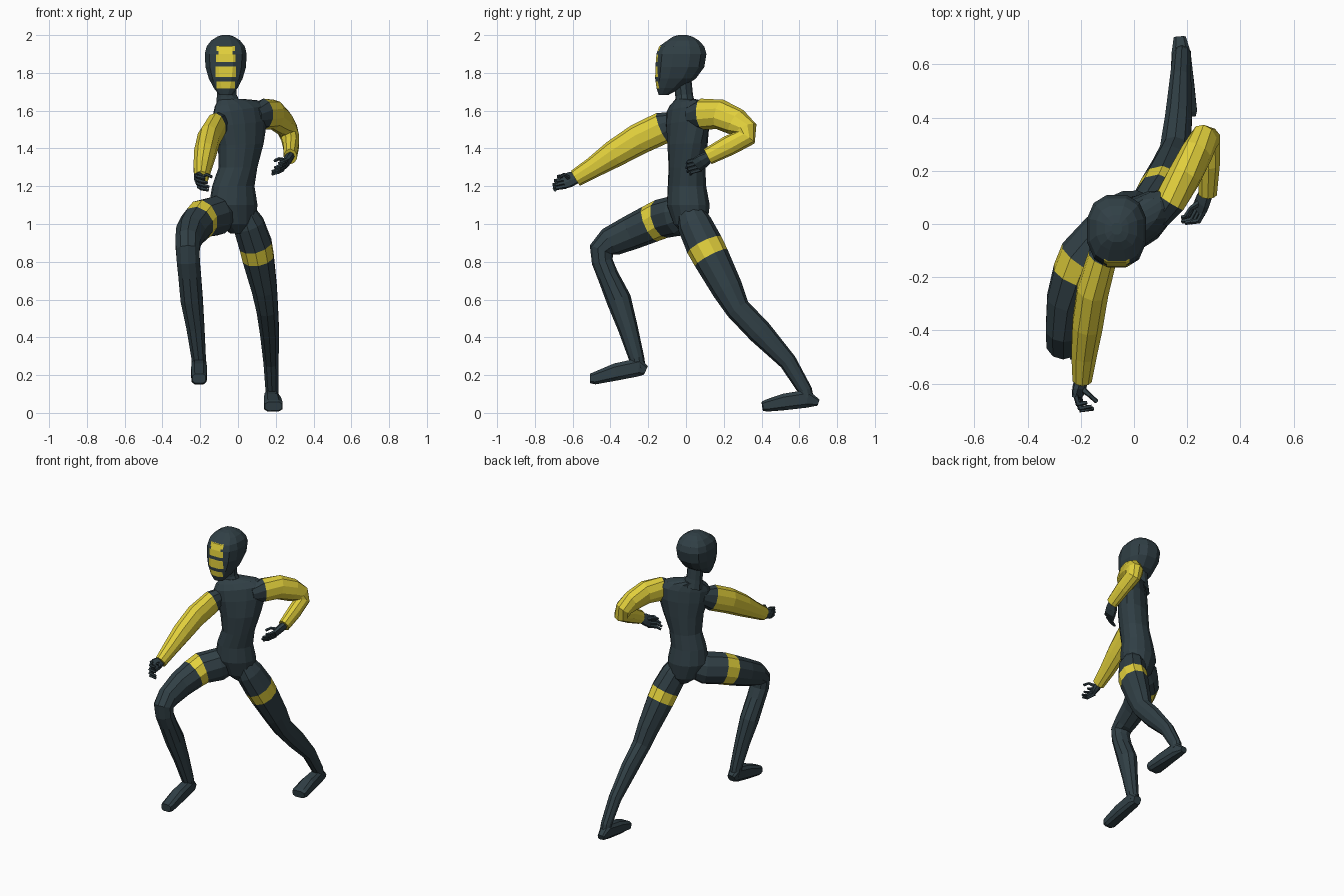
import bpy, bmesh, math
from mathutils import Vector


def flat_colour(name, rgb):
    m = bpy.data.materials.new(name)
    m.diffuse_color = (*rgb, 1)
    return m


MATS = [flat_colour("dark slate", (0.030, 0.050, 0.060)),
        flat_colour("yellow", (0.76, 0.63, 0.045))]


def finish(bm, name):
    bmesh.ops.recalc_face_normals(bm, faces=bm.faces)
    me = bpy.data.meshes.new(name)
    bm.to_mesh(me)
    bm.free()
    for m in MATS:
        me.materials.append(m)
    ob = bpy.data.objects.new(name, me)
    bpy.context.collection.objects.link(ob)
    return ob


def skin(rings, yellow=()):
    """Bridge point rings into a capped, flat-faced body; yellow = segment numbers."""
    bm = bmesh.new()
    vs = [[bm.verts.new(p) for p in r] for r in rings]
    n = len(vs[0])
    for i in range(len(vs) - 1):
        for j in range(n):
            k = (j + 1) % n
            f = bm.faces.new((vs[i][j], vs[i][k], vs[i + 1][k], vs[i + 1][j]))
            f.material_index = int(i in yellow)
    for i, seg in ((0, 0), (-1, len(vs) - 2)):
        bm.faces.new(vs[i]).material_index = int(seg in yellow)
    return bm


def squarish(a, p):
    """Point on a unit superellipse; smaller p is boxier."""
    c, s = math.cos(a), math.sin(a)
    return math.copysign(abs(c) ** p, c), math.copysign(abs(s) ** p, s)


def tube(name, secs, yellow=(), n=10, side=(1, 0, 0), p=1):
    """Limb through sections (x, y, z, half width, half depth)."""
    c = [Vector(s[:3]) for s in secs]
    rings = []
    for i, s in enumerate(secs):
        t = Vector()
        if i:
            t += (c[i] - c[i - 1]).normalized()
        if i < len(c) - 1:
            t += (c[i + 1] - c[i]).normalized()
        t.normalize()
        u = Vector(side)
        u = (u - u.dot(t) * t).normalized()
        v = t.cross(u)
        ring = []
        for j in range(n):
            e, f = squarish((j + 0.5) * math.tau / n, p)
            ring.append(c[i] + u * s[3] * e + v * s[4] * f)
        rings.append(ring)
    return finish(skin(rings, yellow), name)


# Torso: twisted rings (z, x, y, half width, half depth, yaw, shoulder tilt)
TORSO = [(0.95, 0.0, 0.03, .04, .05, 20, 0), (1.00, -.01, .025, .10, .09, 22, 0),
         (1.10, -.025, .012, .132, .112, 24, 0), (1.20, -.025, .005, .115, .10, 26, 0),
         (1.30, 0.0, .005, .105, .095, 30, 0), (1.42, .015, .008, .13, .095, 33, .05),
         (1.53, .015, .01, .16, .088, 36, .12), (1.605, .01, .01, .168, .075, 36, .15),
         (1.638, -.01, .005, .135, .058, 36, .15), (1.66, -.045, -.003, .065, .05, 30, .05)]
rings = []
for z, x, y, w, d, yaw, tilt in TORSO:
    ca, sa = math.cos(math.radians(yaw)), math.sin(math.radians(yaw))
    ring = []
    for j in range(14):
        a = j * math.tau / 14
        p, q = w * math.cos(a), d * math.sin(a)
        ring.append((x + p * ca - q * sa, y + p * sa + q * ca, z + tilt * (p * ca - q * sa)))
    rings.append(ring)
finish(skin(rings), "torso")

tube("neck", [(-.05, -.003, 1.62, .07, .055), (-.06, -.01, 1.68, .055, .047),
              (-.062, -.02, 1.78, .054, .047)])

# Head: rings (z, front y, back y, half width) about x = HX
HX = -.065
HEAD = [(1.682, -.145, -.095, .035), (1.72, -.158, -.02, .065), (1.77, -.166, .055, .092),
        (1.83, -.166, .10, .110), (1.90, -.160, .112, .114), (1.94, -.146, .10, .104),
        (1.972, -.10, .07, .078), (1.992, -.07, .035, .045), (2.0, -.04, .005, .02)]
rings = []
for z, f, b, w in HEAD:
    ring = []
    for j in range(12):
        e, g = squarish((j + 0.5) * math.tau / 12, .8)
        ring.append((HX + w * e, (f + b) / 2 + (b - f) / 2 * g, z))
    rings.append(ring)
bm = skin(rings)
# Mask stripes cut into the face: (low z, high z, half width)
STRIPES = [(1.915, 1.943, .048), (1.898, 1.915, .037), (1.857, 1.898, .052),
           (1.778, 1.835, .055), (1.717, 1.755, .048)]
cuts = [((0, 0, z), (0, 0, 1)) for s in STRIPES for z in s[:2]]
cuts += [((HX + k * s[2], 0, 0), (1, 0, 0)) for s in STRIPES for k in (-1, 1)]
for co, no in cuts:
    bmesh.ops.bisect_plane(bm, geom=bm.verts[:] + bm.edges[:] + bm.faces[:],
                           plane_co=co, plane_no=no, dist=1e-5)
for f in bm.faces:
    p = f.calc_center_median()
    f.material_index = int(p.y < -.09 and any(
        lo < p.z < hi and abs(p.x - HX) < w for lo, hi, w in STRIPES))
finish(bm, "head")

# Arms: dark shoulder joint, then yellow sleeve
tube("right_arm", [(-.085, -.045, 1.54, .045, .055), (-.118, -.122, 1.51, .056, .085),
                   (-.155, -.25, 1.45, .062, .083), (-.175, -.38, 1.372, .060, .073),
                   (-.188, -.49, 1.30, .050, .056), (-.195, -.585, 1.242, .038, .046)],
     yellow=(1, 2, 3, 4))
tube("left_arm", [(.09, .02, 1.57, .045, .055), (.135, .085, 1.582, .062, .082),
                  (.19, .18, 1.58, .064, .080), (.235, .265, 1.54, .060, .074),
                  (.262, .315, 1.50, .055, .064), (.276, .315, 1.458, .050, .058),
                  (.281, .23, 1.417, .044, .054), (.277, .115, 1.357, .036, .045)],
     yellow=(1, 2, 3, 4, 5, 6))

# Legs with a yellow thigh band
tube("right_leg", [(-.04, .02, 1.06, .06, .07), (-.11, -.045, 1.045, .098, .108),
                   (-.19, -.13, 1.027, .098, .105), (-.217, -.19, 1.0, .093, .10),
                   (-.25, -.29, .955, .082, .092), (-.265, -.40, .905, .070, .08),
                   (-.266, -.448, .862, .066, .066), (-.263, -.443, .80, .064, .056),
                   (-.256, -.415, .73, .063, .056), (-.245, -.356, .60, .062, .066),
                   (-.225, -.308, .45, .05, .053), (-.208, -.262, .29, .040, .041),
                   (-.206, -.25, .23, .038, .038)], yellow=(2,))
tube("left_leg", [(.025, .01, 1.09, .05, .06), (.055, .045, 1.0, .085, .092),
                  (.093, .097, .89, .090, .10), (.107, .133, .822, .087, .097),
                  (.14, .22, .655, .07, .083), (.155, .275, .55, .060, .066),
                  (.167, .39, .43, .053, .066), (.175, .54, .27, .042, .047),
                  (.18, .63, .12, .036, .038), (.18, .637, .08, .036, .038)], yellow=(2,))

# Feet, heel to toe
tube("right_foot", [(-.206, -.212, .225, .028, .026), (-.206, -.25, .242, .04, .052),
                    (-.206, -.37, .217, .044, .048), (-.206, -.485, .183, .042, .034),
                    (-.206, -.508, .182, .036, .026)], n=8, p=.6)
tube("left_foot", [(.172, .700, .055, .024, .018), (.177, .64, .075, .038, .050),
                   (.182, .52, .058, .047, .046), (.187, .425, .038, .052, .033),
                   (.188, .405, .035, .046, .025)], n=8, p=.6)


def hand(name, wrist, knuckle, across, bend, tip, thumb):
    """Palm, four curled fingers spread along 'across', and a thumb."""
    wrist, knuckle, across, bend, tip = map(Vector, (wrist, knuckle, across, bend, tip))
    mid = wrist.lerp(knuckle, .55)
    tube(name + "_palm", [(*wrist, .030, .024), (*mid, .042, .024), (*knuckle, .043, .018)],
         n=8, side=across)
    for i in range(4):
        off = across * (i - 1.5) * .022
        reach = (.85, 1, .95, .75)[i]
        a = knuckle + off
        b = a + bend * reach
        tube(f"{name}_finger_{i + 1}", [(*(a - bend * .3), .012, .012), (*b, .011, .011),
                                        (*(b + tip * reach), .008, .008)], n=5, side=across)
    tube(name + "_thumb", [(*mid, .014, .014), *[(*p, .009, .009) for p in thumb]],
         n=5, side=across)


hand("right_hand", (-.195, -.57, 1.248), (-.212, -.645, 1.226), (-.25, .25, .93),
     (.012, -.052, -.008), (.045, .006, -.012),
     [(-.165, -.645, 1.262), (-.14, -.668, 1.25)])
hand("left_hand", (.276, .125, 1.36), (.245, .055, 1.312), (.45, -.35, .82),
     (-.022, -.042, -.012), (-.038, -.008, -.014),
     [(.215, .06, 1.345), (.195, .03, 1.335)])
